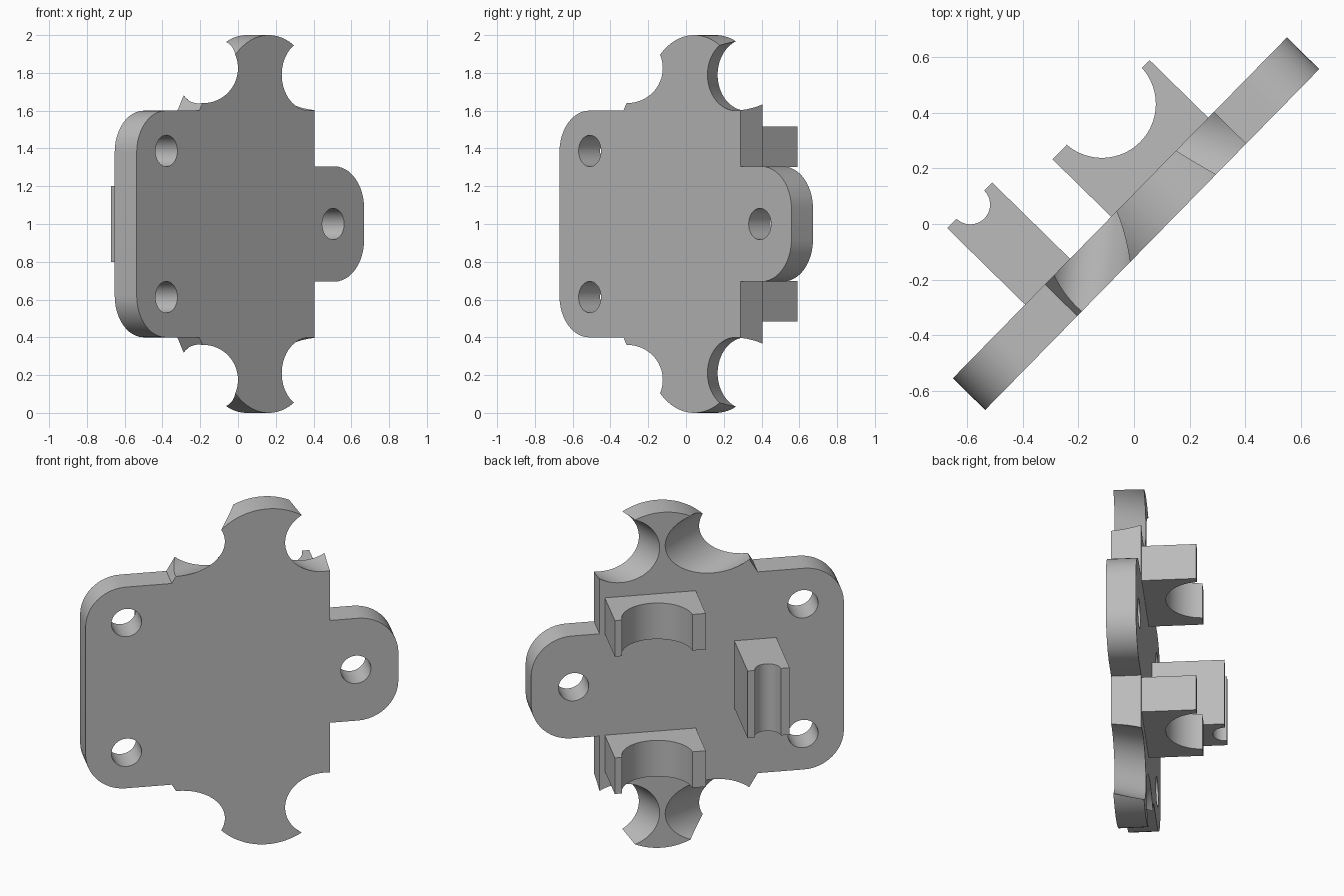
import bpy, bmesh, math

if "Cube" in bpy.data.objects:
    bpy.data.objects.remove(bpy.data.objects["Cube"], do_unlink=True)

ANGLE = math.radians(45.57)     # the whole bracket is turned about z
FRONT, BACK = -0.086, 0.077     # plate faces, measured along its normal

grey = bpy.data.materials.new("plain grey")
grey.use_nodes = True
COLOUR = (0.5, 0.5, 0.5, 1)
grey.diffuse_color = COLOUR
grey.node_tree.nodes["Principled BSDF"].inputs["Base Color"].default_value = COLOUR


def arc(cx, cy, rx, ry, a0, a1, n):
    """Points on an ellipse from angle a0 to a1 in degrees, both included."""
    angles = [math.radians(a0 + (a1 - a0) * i / n) for i in range(n + 1)]
    return [(cx + rx * math.cos(a), cy + ry * math.sin(a)) for a in angles]


def loft(name, ring_a, ring_b):
    """Solid between two rings of equal length, capped at both ends."""
    bm = bmesh.new()
    a = [bm.verts.new(p) for p in ring_a]
    b = [bm.verts.new(p) for p in ring_b]
    bm.faces.new(a)
    bm.faces.new(b[::-1])
    n = len(a)
    for i in range(n):
        j = (i + 1) % n
        bm.faces.new((a[j], a[i], b[i], b[j]))
    bmesh.ops.recalc_face_normals(bm, faces=bm.faces)
    mesh = bpy.data.meshes.new(name)
    bm.to_mesh(mesh)
    bm.free()
    mesh.materials.append(grey)
    ob = bpy.data.objects.new(name, mesh)
    bpy.context.collection.objects.link(ob)
    ob.rotation_euler.z = ANGLE
    return ob


def upright(points, v):
    return [(u, v, z) for u, z in points]


def cut_through(target, front, back, rx, rz):
    """Cut an elliptical hole whose centre runs from front to back of the plate."""
    def ring(t):
        cu = front[0] + (back[0] - front[0]) * t
        cz = front[1] + (back[1] - front[1]) * t
        pts = arc(cu, cz, rx, rz, 0, 360, 64)[:-1]
        return upright(pts, FRONT + (BACK - FRONT) * t)
    cutter = loft("cutter", ring(-0.1), ring(1.1))
    cutter.hide_render = True
    mod = target.modifiers.new("cut", "BOOLEAN")
    mod.operation = "DIFFERENCE"
    mod.solver = "EXACT"
    mod.object = cutter
    bpy.context.view_layer.update()
    bpy.context.view_layer.objects.active = target
    bpy.ops.object.modifier_apply(modifier=mod.name)
    bpy.data.objects.remove(cutter, do_unlink=True)


def smooth(ob):
    bpy.ops.object.select_all(action="DESELECT")
    ob.select_set(True)
    bpy.context.view_layer.objects.active = ob
    bpy.ops.object.shade_smooth_by_angle(angle=math.radians(30))


# Plate: upper half outline from the tab round to the left corner, mirrored below
half = arc(0.643, 1.082, 0.223, 0.223, 0, 90, 12)           # rounded tab
half += [(0.49, 1.305), (0.49, 1.75)]                       # body side
head = arc(0.145, 1.64, 0.36, 0.36, 29, 145, 32)            # domed head
half += head
half += [(-0.31, 1.72), (-0.38, 1.6)]                       # small step
half += arc(-0.634, 1.38, 0.22, 0.22, 90, 180, 12)          # rounded corner
outline = half + [(u, 2 - z) for u, z in reversed(half)]
plate = loft("mounting_plate", upright(outline, FRONT), upright(outline, BACK))

# Slanted scoops that form the necks, top and bottom
for flip in (False, True):
    def m(u, z):
        return (u, 2 - z if flip else z)
    cut_through(plate, m(-0.35, 1.825), m(-0.133, 1.80), 0.262, 0.185)
    cut_through(plate, m(0.455, 1.79), m(0.371, 1.79), 0.212, 0.19)

# Screw holes
for hole in ((0.632, 1.0), (-0.629, 1.387), (-0.629, 0.613)):
    cut_through(plate, hole, hole, 0.083, 0.083)
smooth(plate)


def cradle(name, u0, u1, top, cu, cv, r, z0, z1):
    """Block standing off the back of the plate with a round groove in its top."""
    dip = math.degrees(math.asin((cv - top) / r))
    groove = arc(cu, cv, r, r, 180 + dip, 360 - dip, 32)
    pts = [(u0, BACK - 0.01), (u0, top)] + groove + [(u1, top), (u1, BACK - 0.01)]
    smooth(loft(name, [(u, v, z0) for u, v in pts], [(u, v, z1) for u, v in pts]))


# Two wide cradles and one narrow cradle on the back
cradle("upper_cradle", -0.039, 0.461, 0.373, 0.228, 0.385, 0.194, 1.302, 1.517)
cradle("lower_cradle", -0.039, 0.461, 0.373, 0.228, 0.385, 0.194, 0.483, 0.698)
cradle("small_cradle", -0.482, -0.251, 0.470, -0.363, 0.470, 0.071, 0.8, 1.2)
